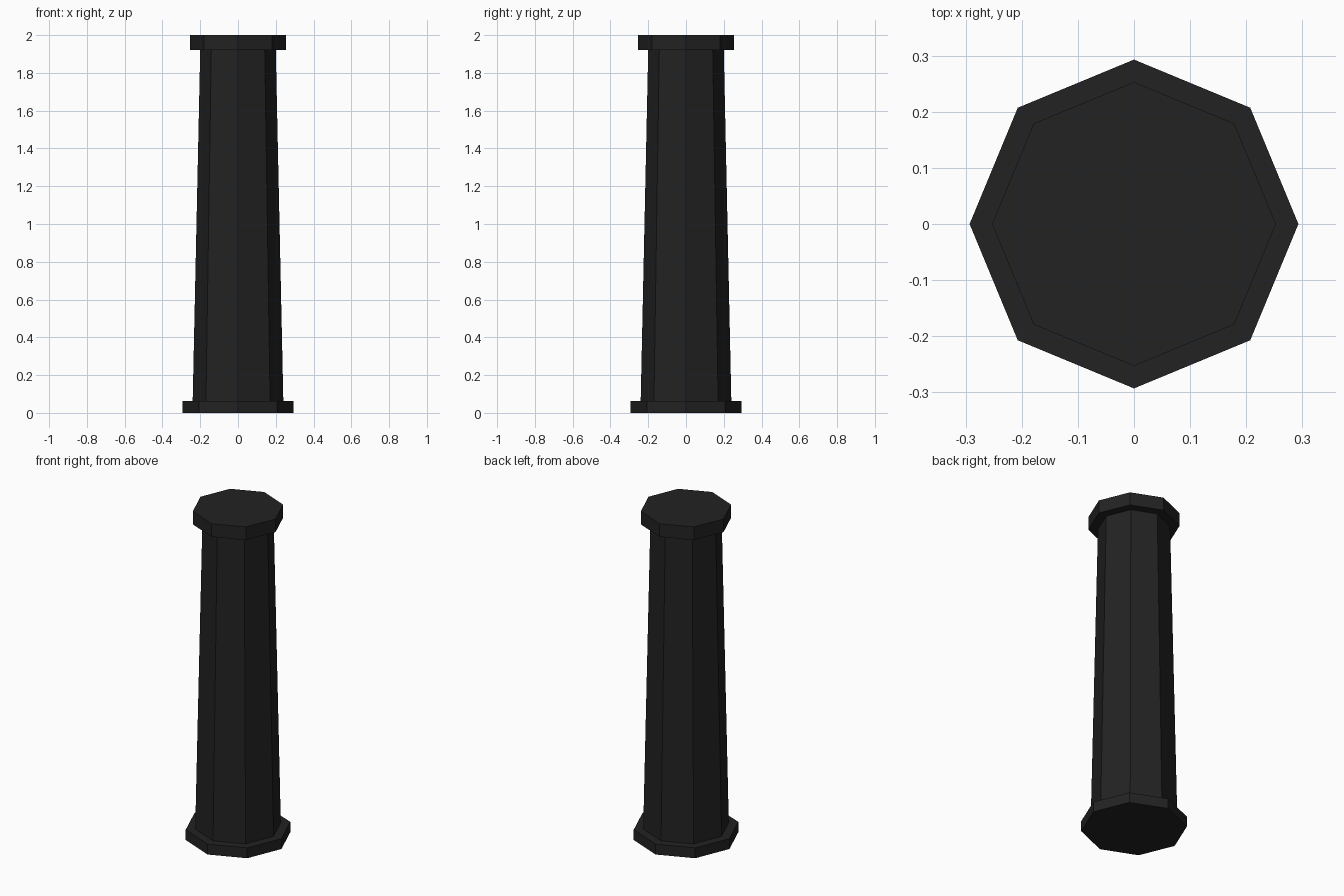
import bpy

if "Cube" in bpy.data.objects:
    bpy.data.objects.remove(bpy.data.objects["Cube"], do_unlink=True)

SIDES = 8

# One near-black material
black = bpy.data.materials.new("charcoal_black")
black.use_nodes = True
colour = (0.016, 0.016, 0.016, 1.0)
black.diffuse_color = colour
black.node_tree.nodes["Principled BSDF"].inputs["Base Color"].default_value = colour


def octagon(name, bottom_radius, top_radius, z_bottom, z_top):
    """Flat-faced eight-sided section with corners on the x and y axes."""
    bpy.ops.mesh.primitive_cone_add(
        vertices=SIDES, radius1=bottom_radius, radius2=top_radius,
        depth=z_top - z_bottom, location=(0, 0, (z_bottom + z_top) / 2))
    part = bpy.context.object
    part.name = part.data.name = name
    part.data.materials.append(black)
    bpy.ops.object.shade_flat()
    return part


# Base plate, tapered shaft and top cap
octagon("base_plate", 0.293, 0.293, 0.0, 0.063)
octagon("tapered_shaft", 0.24, 0.20, 0.063, 1.92)
octagon("top_cap", 0.253, 0.253, 1.92, 2.0)
